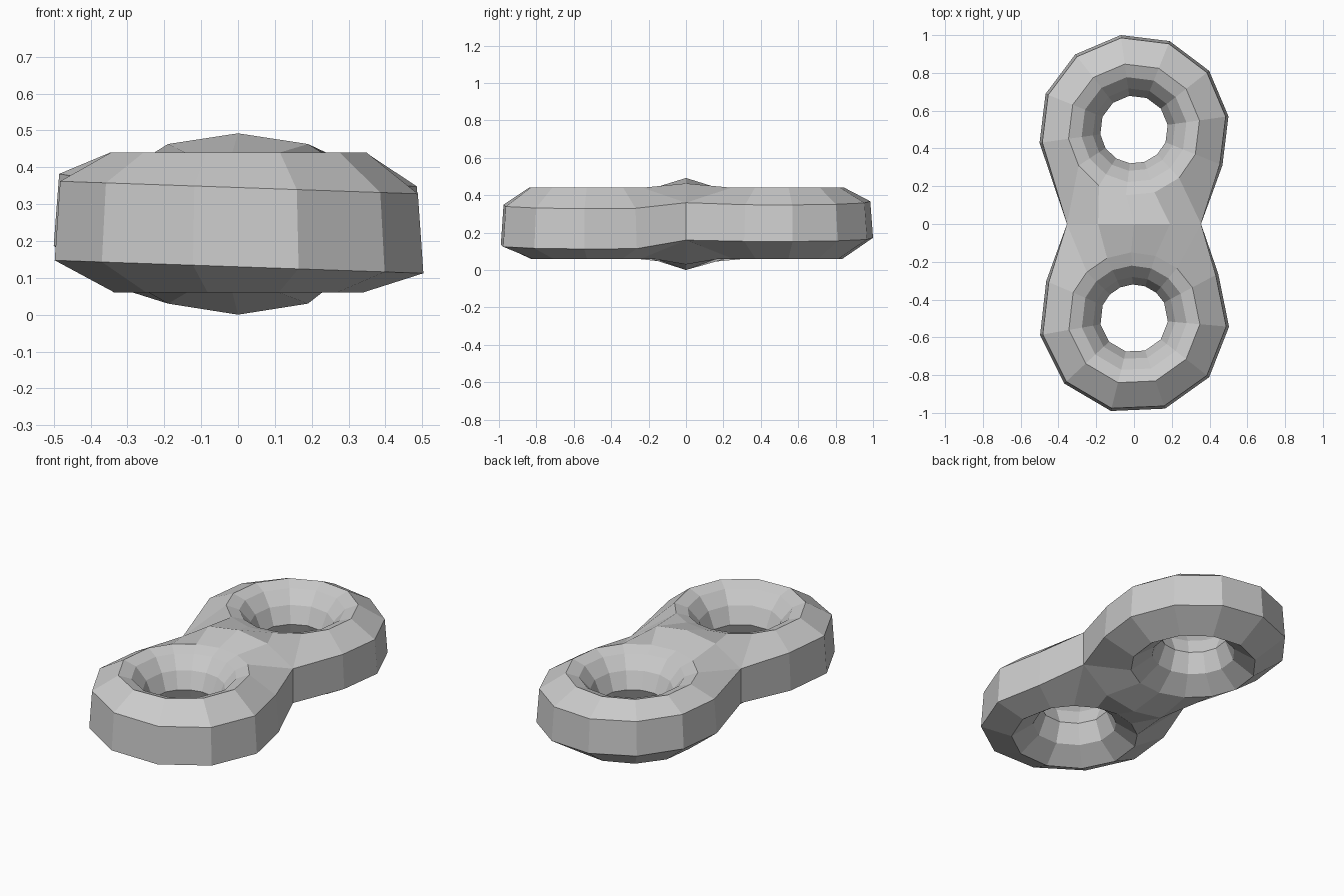
import bpy
import bmesh
from math import radians, cos, sin

cube = bpy.data.objects.get("Cube")
if cube:
    bpy.data.objects.remove(cube)

grey = bpy.data.materials.new("plain grey")
grey.use_nodes = True
colour = (0.6, 0.6, 0.6, 1)
grey.diffuse_color = colour
grey.node_tree.nodes["Principled BSDF"].inputs["Base Color"].default_value = colour

# Bridge between the rings: x, upper z, lower z along the waist
WAIST = [(-0.355, 0.36, 0.16), (-0.19, 0.463, 0.03), (0, 0.492, 0),
         (0.19, 0.463, 0.03), (0.355, 0.36, 0.16)]
FREE = 8  # spokes on the open side of each ring


def tube_section(side):
    """Tube profile as (radius, z), from outer top round the hole to outer bottom."""
    return [(0.49, 0.355 + 0.01 * side), (0.35, 0.44), (0.28, 0.415), (0.22, 0.345),
            (0.18, 0.25), (0.225, 0.14), (0.34, 0.06), (0.505, 0.15 + 0.02 * side)]


def add_ring(bm, side, first, step):
    """One ring, opened out along y = 0 so that it joins its neighbour."""
    section = tube_section(side)
    last = first + step * (FREE - 1)
    gap = (360 + first - last) / (len(WAIST) + 1)
    angles = [first + step * i for i in range(FREE)]
    angles += [last + gap * (i + 1) for i in range(len(WAIST))]

    spokes = []
    for i, angle in enumerate(angles):
        a = radians(angle)
        points = []
        for j, (r, z) in enumerate(section):
            x, y = r * cos(a), 0.5 + r * sin(a)
            if j in (0, len(section) - 1):
                z -= 0.035 * x
                if i >= FREE:
                    x, upper, lower = WAIST[i - FREE]
                    y, z = 0, upper if j == 0 else lower
            points.append(bm.verts.new((x, y * side, z)))
        spokes.append(points)

    count = len(section)
    for i, here in enumerate(spokes):
        after = (i + 1) % len(spokes)
        joined = i >= FREE and after >= FREE
        for j in range(count - 1 if joined else count):
            k = (j + 1) % count
            bm.faces.new((here[j], here[k], spokes[after][k], spokes[after][j]))


bm = bmesh.new()
add_ring(bm, 1, -22, 30)
add_ring(bm, -1, -28, 33)
bmesh.ops.remove_doubles(bm, verts=bm.verts, dist=0.0005)
bmesh.ops.recalc_face_normals(bm, faces=bm.faces)

mesh = bpy.data.meshes.new("double_ring")
bm.to_mesh(mesh)
bm.free()
mesh.materials.append(grey)
bpy.context.collection.objects.link(bpy.data.objects.new("double_ring", mesh))
